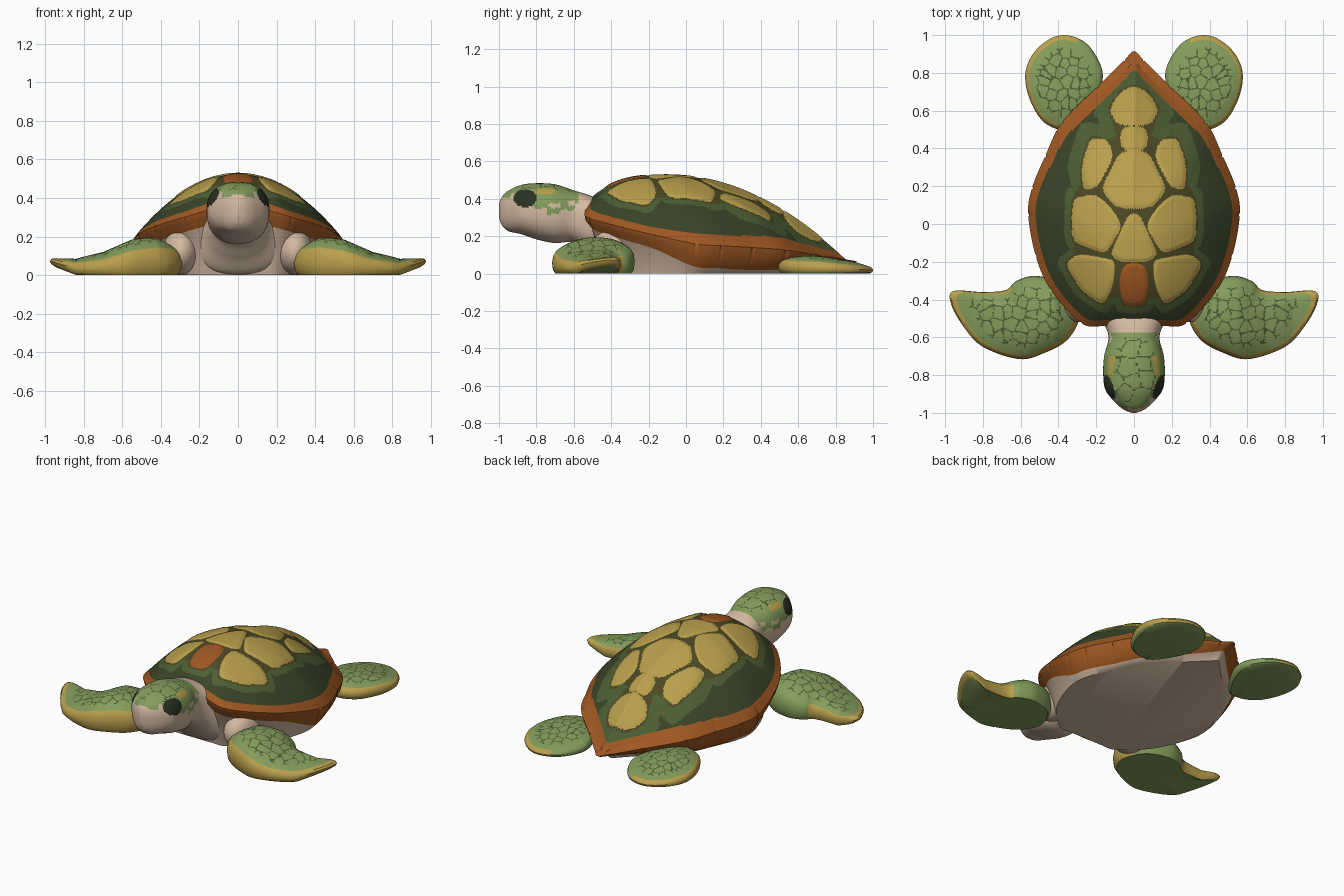
import bpy, bmesh, math, random
from mathutils import Vector

if "Cube" in bpy.data.objects:
    bpy.data.objects.remove(bpy.data.objects["Cube"])

random.seed(4)


def material(name, r, g, b):
    m = bpy.data.materials.new(name)
    lin = [((c / 255 + 0.055) / 1.055) ** 2.4 for c in (r, g, b)]
    m.diffuse_color = (*lin, 1)
    m.use_nodes = True
    m.node_tree.nodes["Principled BSDF"].inputs["Base Color"].default_value = m.diffuse_color
    return m


YELLOW, OLIVE, MID, DARK, ORANGE, SKIN, CREAM, EYE = range(8)
MATS = [material("golden yellow", 186, 160, 76), material("olive seam", 76, 72, 36),
        material("mid green", 76, 94, 52), material("dark green", 58, 68, 40),
        material("burnt orange", 160, 88, 34), material("skin green", 132, 157, 92),
        material("cream", 212, 186, 162), material("eye black green", 42, 48, 34)]


def spline(pts, n, closed=True):
    """Catmull-Rom through points of any dimension, n samples per span."""
    out, k = [], len(pts)
    for i in range(k if closed else k - 1):
        p = [pts[j % k if closed else min(max(j, 0), k - 1)] for j in range(i - 1, i + 3)]
        for s in range(n):
            t = s / n
            out.append([0.5 * (2 * b + (c - a) * t + (2 * a - 5 * b + 4 * c - d) * t * t
                               + (3 * b - a - 3 * c + d) * t ** 3) for a, b, c, d in zip(*p)])
    return out if closed else out + [list(pts[-1])]


def interp(table, x):
    for (a, u), (b, v) in zip(table, table[1:]):
        if x <= b:
            return u + (v - u) * max(0, (x - a) / (b - a))
    return table[-1][1]


def smooth(ob):
    bpy.ops.object.select_all(action='DESELECT')
    ob.select_set(True)
    bpy.context.view_layer.objects.active = ob
    bpy.ops.object.shade_smooth_by_angle(angle=math.radians(40))


def loft(name, rings, rule, mirror=False):
    """Skin a stack of rings; rule(centre, ring index) picks the colour."""
    bm = bmesh.new()
    vs = [[bm.verts.new(p) for p in r] for r in rings]
    n = len(vs[0])
    faces = [(bm.faces.new(vs[0]), 0), (bm.faces.new(vs[-1]), len(vs) - 2)]
    for i in range(len(vs) - 1):
        for j in range(n):
            k = (j + 1) % n
            faces.append((bm.faces.new((vs[i][j], vs[i][k], vs[i + 1][k], vs[i + 1][j])), i))
    for f, i in faces:
        f.material_index = rule(f.calc_center_median(), i)
    bmesh.ops.recalc_face_normals(bm, faces=bm.faces[:])
    me = bpy.data.meshes.new(name)
    bm.to_mesh(me)
    bm.free()
    for m in MATS:
        me.materials.append(m)
    ob = bpy.data.objects.new(name, me)
    bpy.context.collection.objects.link(ob)
    smooth(ob)
    if mirror:
        ob.modifiers.new("mirror", 'MIRROR')
    return ob


def sites(x0, x1, y0, y1, step):
    return [(x0 + step * (i + random.uniform(-.35, .35)), y0 + step * (j + random.uniform(-.35, .35)),
             random.random())
            for i in range(int((x1 - x0) / step) + 2) for j in range(int((y1 - y0) / step) + 2)]


def nearest(pts, x, y):
    """Value of the nearest site and the gap to the second nearest (small on cell borders)."""
    d = sorted((math.hypot(x - p[0], y - p[1]), p[2]) for p in pts)
    return d[0][1], d[1][0] - d[0][0]


# Shell plates seen from above: right halves, mirrored by |x|
centre_plates = [[(0, .73), (.07, .71), (.135, .60), (.09, .525), (0, .52)],
                 [(0, .52), (.065, .515), (.085, .45), (.06, .385), (0, .38)],
                 [(0, .39), (.075, .385), (.175, .185), (.10, .085), (0, .08)],
                 [(0, .06), (.03, .055), (.13, -.17), (.06, -.21), (0, -.2)],
                 [(0, -.205), (.055, -.21), (.085, -.3), (.06, -.43), (0, -.435)]]
side_plates = [[(.14, .45), (.23, .46), (.285, .3), (.27, .175), (.195, .19), (.105, .36)],
               [(.11, .085), (.2, .16), (.32, .14), (.34, 0), (.325, -.095), (.15, -.16), (.06, -.01)],
               [(.1, -.19), (.3, -.155), (.365, -.205), (.28, -.36), (.16, -.43), (.105, -.33)]]
PLATES = []
for poly in centre_plates + side_plates:      # edges with outward normals (clockwise loops)
    edges = []
    for (ax, ay), (bx, by) in zip(poly, poly[1:] + poly[:1]):
        if ax == 0 and bx == 0:
            continue
        l = math.hypot(bx - ax, by - ay)
        edges.append((ax, ay, -(by - ay) / l, (bx - ax) / l))
    PLATES.append(edges)


def plate_dist(x, y):
    """Two nearest plates; a soft maximum rounds their corners."""
    x = abs(x)
    return sorted((math.log(sum(math.exp(70 * ((x - ax) * nx + (y - ay) * ny))
                                for ax, ay, nx, ny in e)) / 70, i)
                  for i, e in enumerate(PLATES))[:2]


# Shell: outline points carry x, y, rim top z, rim bottom z
half = [(0, -.54, .40, .29), (.15, -.54, .37, .26), (.28, -.525, .33, .23), (.44, -.35, .28, .18),
        (.52, -.17, .24, .13), (.56, .05, .21, .04), (.54, .19, .20, .03), (.47, .36, .19, .02),
        (.38, .54, .17, .02), (.19, .73, .12, .03), (.05, .87, .085, .04), (0, .915, .075, .045)]
SPAN = 18
loop = spline(half + [(-p[0], *p[1:]) for p in half[-2:0:-1]], SPAN)
CY, PEAK, DOME = -.1, .525, 90


def shell_ring(r, height, notch=False):
    ring = []
    for j, (x, y, e, b) in enumerate(loop):
        k = r(y) if callable(r) else r
        if notch and j % SPAN == 0:
            k -= .01
        px, py = x * k, CY + (y - CY) * k
        ring.append(Vector((px, py, height(k, px, py, x, y, e, b))))
    return ring


def dome(k, px, py, x, y, e, b):
    d = max(0, (CY - y) / math.hypot(x, y - CY))
    z = e + (PEAK - e) * (1 - (k / .94) ** (2 + d ** 4))
    return z + .006 * min(1, max(0, -plate_dist(px, py)[0][0] / .015))


rings = [shell_ring(.94 * max(i, .2) / DOME, dome) for i in range(DOME + 1)]
rings += [shell_ring(1, lambda k, px, py, x, y, e, b: e - .3 * (e - b), True),
          shell_ring(.985, lambda k, px, py, x, y, e, b: e - .6 * (e - b), True),
          shell_ring(.91, lambda k, px, py, x, y, e, b: b),
          shell_ring(lambda y: interp([(-.54, .76), (0, .86), (1, .86)], y), lambda *a: 0)]


def shell_rule(c, i):
    if i >= DOME + 3:
        return CREAM
    if i >= DOME - interp([(-.5, 1), (.3, 2), (.5, 4)], c.y):
        return ORANGE
    (d1, p), (d2, q) = plate_dist(c.x, c.y)
    if d1 < 0:
        return ORANGE if p == 4 else YELLOW
    if d1 + d2 < .07 or d1 < .01:
        return OLIVE
    return MID if d1 < interp([(-.2, .04), (.1, .04), (.3, .075)], c.y) else DARK


loft("shell", rings, shell_rule)


# Flippers: domed pads with a flat underside and a golden edge
def flipper(name, outline, centre, top, bottom, edge_rule, cells):
    loop = spline(outline, 13)
    top_n, stack = 40, []

    def ring(k, f):
        r = []
        for x, y in loop:
            px, py = centre[0] + (x - centre[0]) * k, centre[1] + (y - centre[1]) * k
            b = bottom(px)
            r.append(Vector((px, py, b + f * (top(px, py) - b))))
        return r
    for i in range(top_n + 1):
        t = max(i, .3) / top_n
        stack.append(ring(.92 * t, .66 + .34 * (1 - t ** 3)))
    stack += [ring(.975, .54), ring(1, .34), ring(.98, .12), ring(.92, 0), ring(.5, 0), ring(.02, 0)]

    def rule(c, i):
        if i >= top_n - 1:
            return YELLOW if i < top_n + 4 and edge_rule(c) else SKIN
        if i < top_n * .8 and nearest(cells, c.x, c.y)[1] < .0055:
            return MID
        return SKIN
    loft(name, stack, rule, True)


flipper("front_flippers",
        [(.29, -.48), (.35, -.61), (.48, -.685), (.61, -.715), (.80, -.65), (.905, -.54), (.97, -.42),
         (.955, -.355), (.80, -.36), (.68, -.35), (.62, -.30), (.51, -.275), (.36, -.33)],
        (.60, -.49),
        lambda x, y: interp([(.28, .19), (.42, .21), (.55, .185), (.7, .12), (.84, .095), (.97, .115)], x),
        lambda x: max(0, (x - .84) / .13 * .05),
        lambda c: c.y < -.4 or c.x > .65, sites(.3, .97, -.72, -.28, .06))
flipper("rear_flippers",
        [(.165, .79), (.22, .92), (.30, .985), (.41, .995), (.52, .92), (.575, .80), (.55, .655),
         (.465, .53), (.32, .50), (.21, .64)],
        (.37, .75),
        lambda x, y: interp([(.45, .11), (.7, .095), (1, .055)], y),
        lambda x: 0,
        lambda c: c.x > .3 and c.z > .01, sites(.15, .6, .47, 1, .055))

# Head, neck and chest: rounded sections along y (y, centre z, half width, half height)
stations = [(-1.0, .335, .012, .035), (-.985, .335, .05, .075), (-.95, .335, .095, .108),
            (-.88, .342, .150, .132), (-.8, .333, .163, .150), (-.7, .32, .158, .157),
            (-.6, .305, .135, .140), (-.52, .255, .165, .165), (-.45, .2, .23, .19),
            (-.38, .185, .29, .18), (-.25, .18, .33, .175)]
head_rings = []
for y, cz, hw, hz in spline(stations, 14, False):
    ring = []
    for j in range(110):
        c, s = math.cos(math.tau * j / 110), math.sin(math.tau * j / 110)
        ring.append(Vector((hw * math.copysign(abs(c) ** .85, c), y,
                            max(0.003, cz + hz * math.copysign(abs(s) ** .85, s)))))
    head_rings.append(ring)
side_cells = sites(-1, -.5, .2, .5, .035)
top_cells = sites(-.2, .2, -1, -.5, .085)


def head_rule(c, i):
    if c.y > -.575:
        return CREAM
    if ((c.y + .86) / .063) ** 2 + ((c.z - .402) / .047) ** 2 < 1 and abs(c.x) > .07:
        return EYE
    if abs(c.x) > .09 and -.80 < c.y < -.70 and .425 < c.z < .455:
        return YELLOW
    rnd = nearest(side_cells, c.y, c.z)[0]
    limit = interp([(-1, .44), (-.88, .425), (-.8, .36), (-.7, .345), (-.6, .37)], c.y)
    if c.z > limit + (rnd - .5) * .08:
        return MID if c.z > .44 and nearest(top_cells, c.x, c.y)[1] < .005 else SKIN
    return CREAM


loft("head_and_neck", head_rings, head_rule)

# Soft shoulder joints under the shell
shoulder = [[Vector((.295 + .095 * math.sin(a) * math.cos(b), -.36 + .16 * math.sin(a) * math.sin(b),
                     .12 + .12 * math.cos(a))) for b in (math.tau * j / 40 for j in range(40))]
            for a in (math.pi * i / 24 for i in range(1, 24))]
loft("shoulders", shoulder, lambda c, i: CREAM, True)
